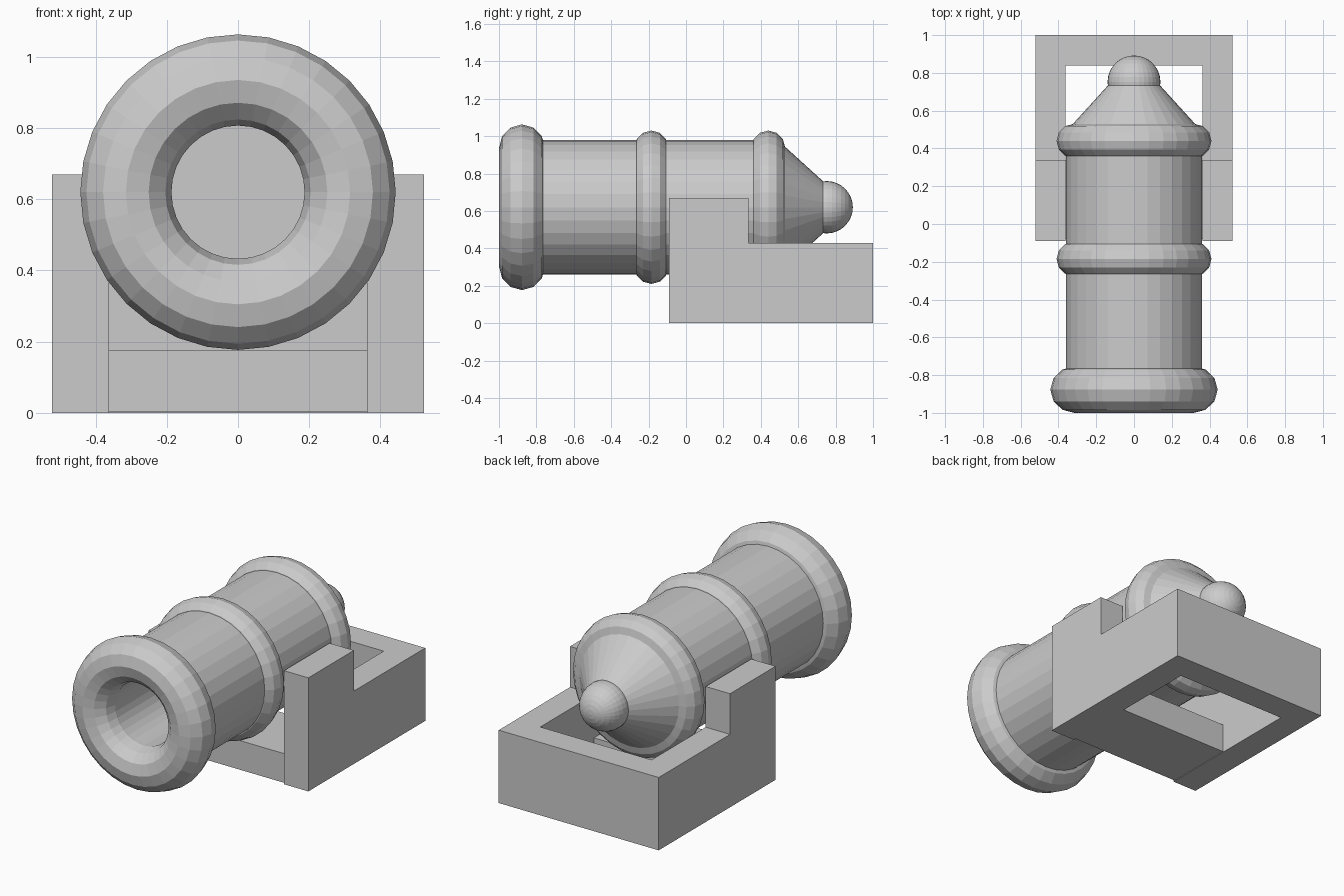
import bpy, bmesh
from math import sin, cos, pi, radians

if "Cube" in bpy.data.objects:
    bpy.data.objects.remove(bpy.data.objects["Cube"])

AXIS_Z = 0.62   # height of the barrel axis
SIDES = 32


def add_object(name, bm):
    bmesh.ops.remove_doubles(bm, verts=bm.verts, dist=1e-5)
    bmesh.ops.recalc_face_normals(bm, faces=bm.faces)
    mesh = bpy.data.meshes.new(name)
    bm.to_mesh(mesh)
    bm.free()
    obj = bpy.data.objects.new(name, mesh)
    bpy.context.collection.objects.link(obj)
    return obj


def lathe(name, profile, closed=False):
    """Spin (y, radius) points around the barrel axis."""
    bm = bmesh.new()
    verts = [bm.verts.new((r, y, AXIS_Z)) for y, r in profile]
    pairs = list(zip(verts, verts[1:]))
    if closed:
        pairs.append((verts[-1], verts[0]))
    edges = [bm.edges.new(p) for p in pairs]
    bmesh.ops.spin(bm, geom=verts + edges, cent=(0, 0, AXIS_Z), axis=(0, 1, 0),
                   angle=2 * pi, steps=SIDES, use_merge=True)
    return add_object(name, bm)


def ring(name, y, major, minor, half_width):
    lathe(name, [(y + half_width * sin(i * pi / 6), major + minor * cos(i * pi / 6))
                 for i in range(12)], closed=True)


def box(name, lo, hi):
    bm = bmesh.new()
    bmesh.ops.create_cube(bm, size=1)
    for v in bm.verts:
        v.co = [(a + b) / 2 + c * (b - a) for a, b, c in zip(lo, hi, v.co)]
    return add_object(name, bm)


# Barrel with blind bore and tapered breech
lathe("barrel", [(-0.40, 0), (-0.40, 0.188), (-0.875, 0.188), (-0.875, 0.36),
                 (0.49, 0.36), (0.735, 0.137), (0.735, 0)])

# Moulding rings
ring("muzzle_ring", -0.877, 0.315, 0.128, 0.123)
ring("middle_ring", -0.185, 0.32, 0.09, 0.09)
ring("breech_ring", 0.44, 0.32, 0.09, 0.09)

# Rear knob
lathe("breech_knob", [(0.752 - 0.14 * cos(i * pi / 16), 0.14 * sin(i * pi / 16))
                      for i in range(17)])

# Carriage: stepped side profile, hollowed through the middle
bm = bmesh.new()
steps = [(-0.09, 0), (1, 0), (1, 0.43), (0.335, 0.43), (0.335, 0.67), (-0.09, 0.67)]
face = bm.faces.new([bm.verts.new((-0.522, y, z)) for y, z in steps])
side = bmesh.ops.extrude_face_region(bm, geom=[face])["geom"]
bmesh.ops.translate(bm, vec=(1.044, 0, 0),
                    verts=[g for g in side if isinstance(g, bmesh.types.BMVert)])
carriage = add_object("carriage", bm)

cutter = box("carriage_cutter", (-0.363, -0.5, -0.5), (0.363, 0.84, 1.5))
cutter.hide_render = True
cutter.hide_viewport = True
cut = carriage.modifiers.new("hollow", "BOOLEAN")
cut.operation = "DIFFERENCE"
cut.solver = "EXACT"
cut.object = cutter

# Floor board between the cheeks
box("carriage_floor", (-0.363, -0.08, 0.003), (0.363, 0.34, 0.175))
